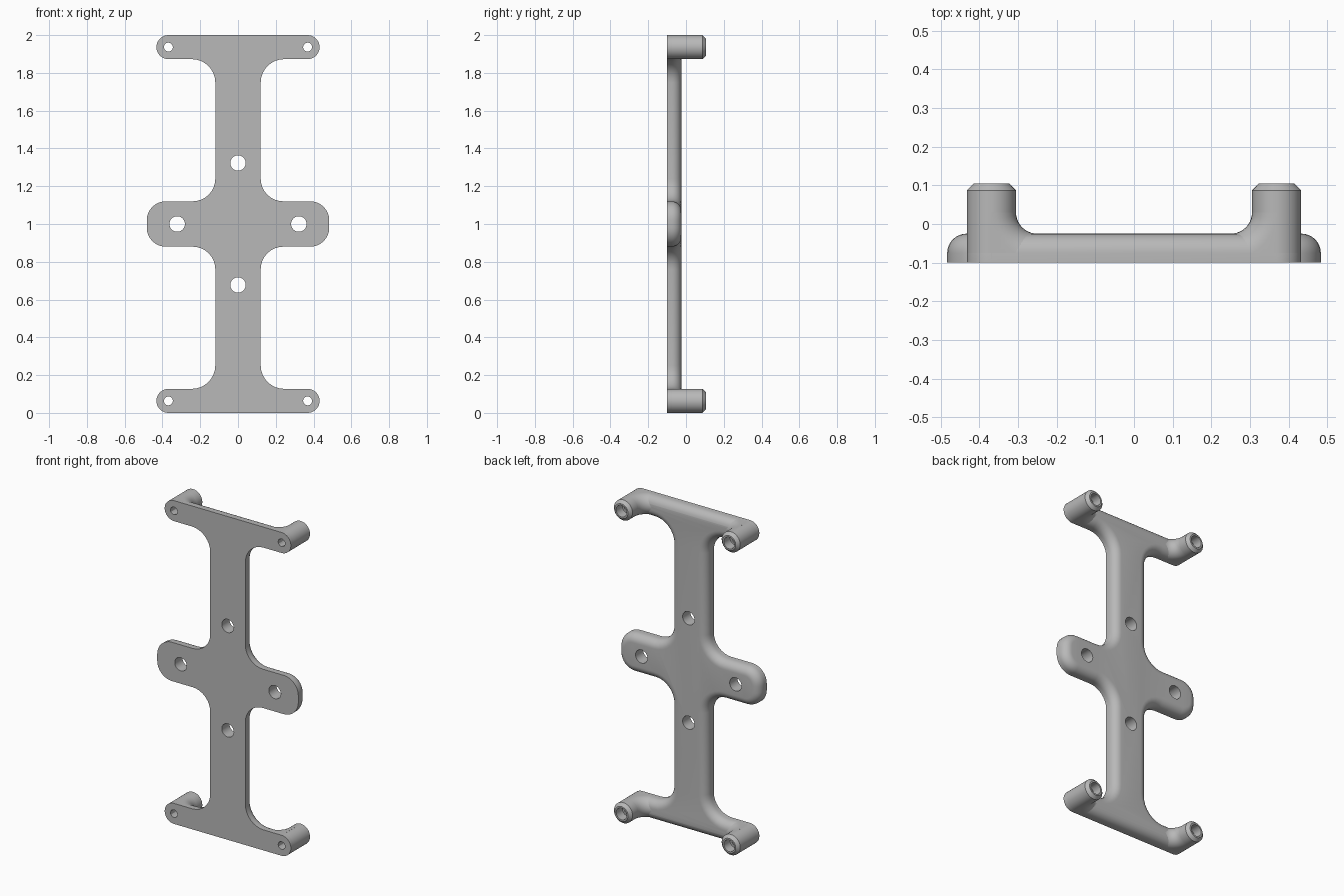
import bpy
import bmesh
from math import sin, cos, pi
from mathutils import Matrix, Vector

cube = bpy.data.objects.get("Cube")
if cube:
    bpy.data.objects.remove(cube, do_unlink=True)

FRONT, BACK, TIP = -0.1, -0.025, 0.105   # depths of plate faces and post ends
R = 0.0635                               # post radius, half the end arm height
EDGE = 0.05                              # rounding of the plate's back edge
BEND = 0.055                             # inner radius of the elbow
POST_X, POST_Z = 0.432 - R, 1 - R        # post centres, measured from the middle

grey = bpy.data.materials.new("plain grey")
grey.use_nodes = True
colour = (0.48, 0.48, 0.48, 1)
grey.diffuse_color = colour
grey.node_tree.nodes["Principled BSDF"].inputs["Base Color"].default_value = colour


def finish(name, bm):
    bmesh.ops.recalc_face_normals(bm, faces=bm.faces)
    mesh = bpy.data.meshes.new(name)
    bm.to_mesh(mesh)
    bm.free()
    mesh.materials.append(grey)
    ob = bpy.data.objects.new(name, mesh)
    bpy.context.collection.objects.link(ob)
    return ob


def loft(name, rings):
    """Closed solid through rings of equal length, capped at both ends."""
    bm = bmesh.new()
    loops = [[bm.verts.new(p) for p in ring] for ring in rings]
    n = len(loops[0])
    for a, b in zip(loops, loops[1:]):
        for i in range(n):
            j = (i + 1) % n
            bm.faces.new((a[i], a[j], b[j], b[i]))
    bm.faces.new(loops[0])
    bm.faces.new(loops[-1])
    return finish(name, bm)


def drill(name, holes, y0, y1, sides):
    """Hidden cutter made of cylinders along y, holes given as (x, z, radius)."""
    bm = bmesh.new()
    for x, z, r in holes:
        place = Matrix.Translation((x, (y0 + y1) / 2, z)) @ Matrix.Rotation(-pi / 2, 4, 'X')
        bmesh.ops.create_cone(bm, cap_ends=True, segments=sides, radius1=r,
                              radius2=r, depth=y1 - y0, matrix=place)
    ob = finish(name, bm)
    ob.hide_render = True
    return ob


# Plate outline: one quadrant of corners (x, z, radius, sign), sign -1 is concave
quadrant = [(0.483, 0.12, 0.1, 1), (0.12, 0.12, 0.12, -1),
            (0.12, 1 - 2 * R, 0.125, -1), (0.432, 1 - 2 * R, R, 1), (0.432, 1, R, 1)]
corners = []
for sx, sz in ((1, 1), (-1, 1), (-1, -1), (1, -1)):
    part = [(sx * x, sz * z, r, s) for x, z, r, s in quadrant]
    corners += part if sx == sz else part[::-1]


def outline(inset, y, steps=8):
    points = []
    for i, (x, z, r, sign) in enumerate(corners):
        p = Vector((x, z))
        u = (Vector(corners[i - 1][:2]) - p).normalized()
        v = (Vector(corners[(i + 1) % len(corners)][:2]) - p).normalized()
        centre, rad = p + r * (u + v), r - sign * inset
        for k in range(steps + 1):
            t = pi / 2 * k / steps
            q = centre - rad * (v * cos(t) + u * sin(t))
            points.append((q.x, y, q.y + 1))
    return points


# Plate with a flat front and a rounded back edge
rings = [outline(0, FRONT)]
for k in range(9):
    a = pi / 2 * k / 8
    rings.append(outline(EDGE * (1 - cos(a)), BACK - EDGE * (1 - sin(a))))
parts = [loft("mounting_plate", rings)]


def circle(x, z, r, y, sides=32):
    return [(x + r * cos(2 * pi * k / sides), y, z + r * sin(2 * pi * k / sides))
            for k in range(sides)]


def elbow_ring(sx, z, a):
    """Half-round section of the bend between arm and post, at bend angle a."""
    outer = (BEND + R) / max(cos(a), sin(a)) + 0.001
    section = [(outer, -R)]
    for k in range(17):
        t = pi * (k / 16 - 0.5)
        section.append((BEND + R * (1 - cos(t)), R * sin(t)))
    section.append((outer, R))
    cx, cy = POST_X - R - BEND, BACK + BEND
    return [(sx * (cx + d * cos(a)), cy - d * sin(a), z + h) for d, h in section]


# Four posts with chamfered tips, each joined to its arm by an elbow
through, bores = [], []
for side, sx in (("left", 1), ("right", -1)):
    for level, sz in (("upper", 1), ("lower", -1)):
        x, z = sx * POST_X, 1 + sz * POST_Z
        name = level + "_" + side
        parts.append(loft(name + "_post", [circle(x, z, R, BACK - EDGE),
                                           circle(x, z, R, TIP - 0.018),
                                           circle(x, z, R - 0.018, TIP)]))
        parts.append(loft(name + "_elbow",
                          [elbow_ring(sx, z, pi / 2 * k / 10) for k in range(11)]))
        through.append((x, z, 0.024))
        bores.append((x, z, 0.036))

# Screw holes through the plate, pilot holes and wider bores in the posts
screws = [(0.322, 1, 0.041), (-0.322, 1, 0.041), (0, 1.323, 0.041), (0, 0.677, 0.041)]
cutters = [drill("screw_hole_cutter", screws, -0.2, 0.2, 32),
           drill("pilot_hole_cutter", through, -0.2, 0.2, 12),
           drill("post_bore_cutter", bores, 0.045, 0.2, 24)]

for ob in parts:
    bpy.ops.object.select_all(action='DESELECT')
    ob.select_set(True)
    bpy.context.view_layer.objects.active = ob
    for cutter in cutters:
        mod = ob.modifiers.new("holes", 'BOOLEAN')
        mod.operation, mod.solver, mod.object = 'DIFFERENCE', 'EXACT', cutter
        bpy.ops.object.modifier_apply(modifier=mod.name)
    bpy.ops.object.shade_smooth_by_angle(angle=pi / 6)

for cutter in cutters:
    bpy.data.objects.remove(cutter, do_unlink=True)
